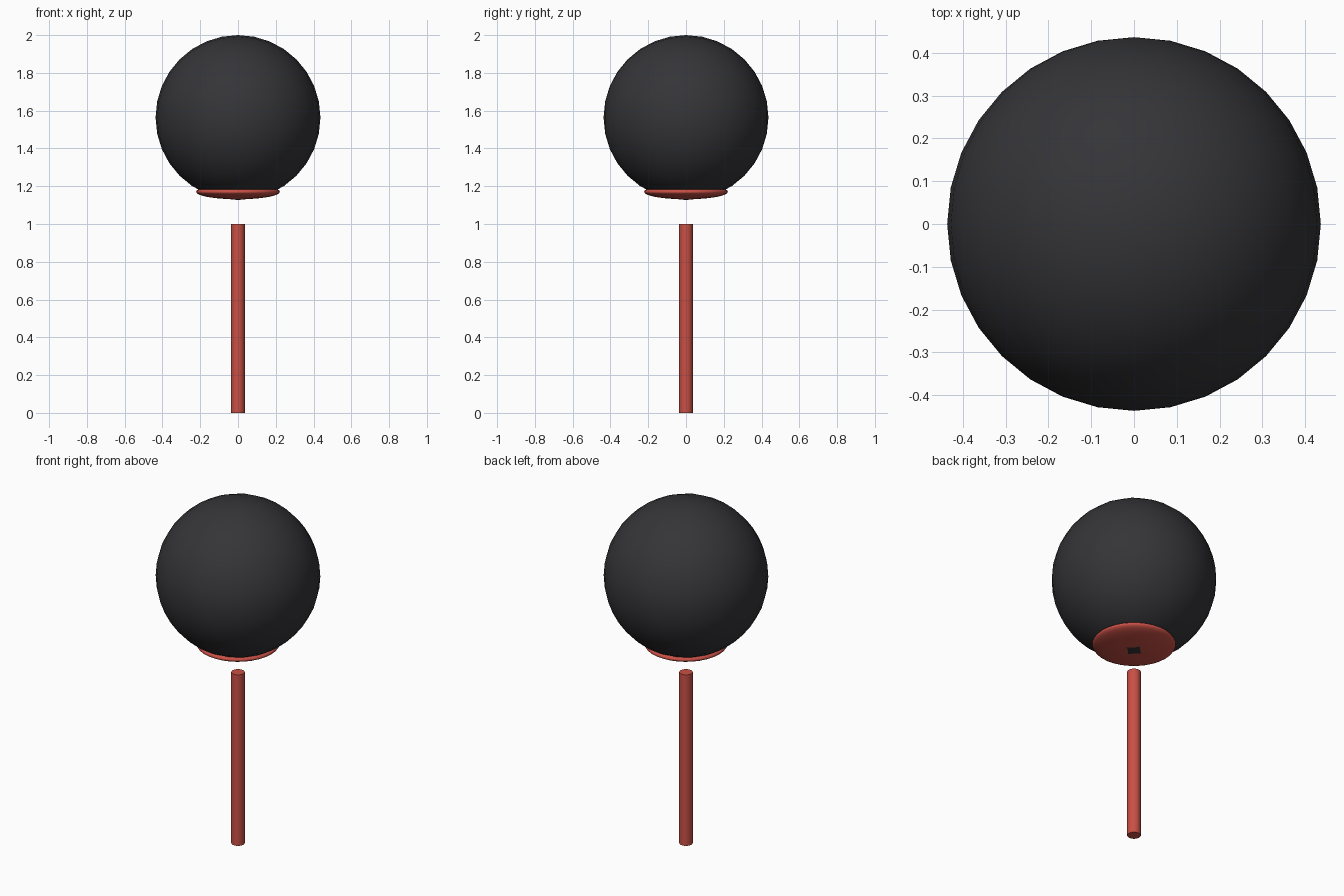
import bpy, math

if "Cube" in bpy.data.objects:
    bpy.data.objects.remove(bpy.data.objects["Cube"])


def material(name, rgb):
    mat = bpy.data.materials.new(name)
    mat.diffuse_color = (*rgb, 1)
    mat.use_nodes = True
    mat.node_tree.nodes["Principled BSDF"].inputs["Base Color"].default_value = mat.diffuse_color
    return mat


def finish(name, mat, angle):
    ob = bpy.context.object
    ob.name = name
    ob.data.materials.append(mat)
    bpy.ops.object.transform_apply(location=False, rotation=True, scale=True)
    bpy.ops.object.shade_smooth_by_angle(angle=math.radians(angle))
    return ob


black = material("black", (0.035, 0.035, 0.04))
red = material("red", (0.58, 0.08, 0.06))

# Large ball, poles lying along y
R = 0.4365
bpy.ops.mesh.primitive_uv_sphere_add(segments=32, ring_count=16, radius=R,
                                     location=(0, 0, 2 - R),
                                     rotation=(math.pi / 2, 0, 0))
finish("ball", black, 30)

# Flattened collar hugging the underside of the ball
bpy.ops.mesh.primitive_uv_sphere_add(segments=32, ring_count=16, radius=1,
                                     location=(0, 0, 1.17))
bpy.context.object.scale = (0.222, 0.222, 0.039)
finish("collar", red, 60)

# Stick, separate from the ball
bpy.ops.mesh.primitive_cylinder_add(vertices=32, radius=0.036, depth=1,
                                    location=(0, 0, 0.5))
finish("stick", red, 30)
